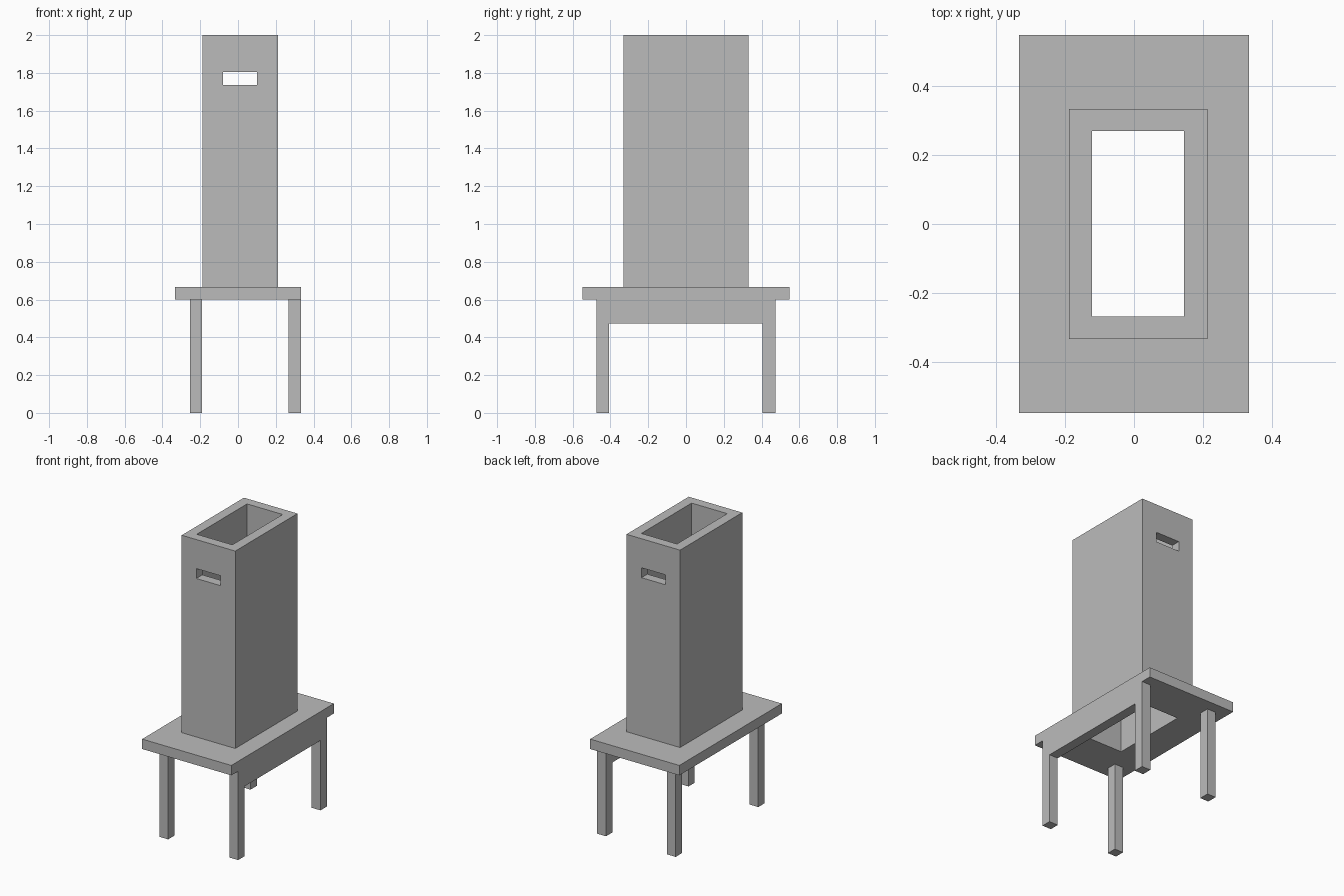
import bpy
import bmesh
from mathutils import Vector

cube = bpy.data.objects.get("Cube")
if cube:
    bpy.data.objects.remove(cube, do_unlink=True)

grey = bpy.data.materials.new("plain grey")
grey.use_nodes = True
GREY = (0.5, 0.5, 0.5, 1)
grey.diffuse_color = GREY
grey.node_tree.nodes["Principled BSDF"].inputs["Base Color"].default_value = GREY


def box(name, x, y, z):
    """Box from (low, high) ranges on each axis."""
    bm = bmesh.new()
    bmesh.ops.create_cube(bm, size=1)
    size = Vector([r[1] - r[0] for r in (x, y, z)])
    centre = Vector([(r[0] + r[1]) / 2 for r in (x, y, z)])
    bmesh.ops.scale(bm, vec=size, verts=bm.verts)
    bmesh.ops.translate(bm, vec=centre, verts=bm.verts)
    mesh = bpy.data.meshes.new(name)
    bm.to_mesh(mesh)
    bm.free()
    mesh.materials.append(grey)
    obj = bpy.data.objects.new(name, mesh)
    bpy.context.collection.objects.link(obj)
    return obj


def cut(obj, x, y, z):
    """Cut a box-shaped opening out of an object."""
    cutter = box("cutter", x, y, z)
    cutter.hide_render = True
    mod = obj.modifiers.new("opening", 'BOOLEAN')
    mod.operation = 'DIFFERENCE'
    mod.solver = 'EXACT'
    mod.object = cutter
    bpy.context.view_layer.objects.active = obj
    bpy.ops.object.modifier_apply(modifier=mod.name)
    bpy.data.objects.remove(cutter, do_unlink=True)


TABLE_BOTTOM, TABLE_TOP = 0.6, 0.667
SHAFT_X, SHAFT_Y = (-0.188, 0.212), (-0.332, 0.332)
HOLE_X, HOLE_Y = (-0.121, 0.145), (-0.267, 0.269)

# Table top with the shaft opening
table = box("table_top", (-0.333, 0.333), (-0.547, 0.547), (TABLE_BOTTOM, TABLE_TOP))
cut(table, HOLE_X, HOLE_Y, (0.5, 0.8))

# Hollow shaft with a slot through its front and back walls
shaft = box("shaft", SHAFT_X, SHAFT_Y, (TABLE_TOP, 2.0))
cut(shaft, HOLE_X, HOLE_Y, (0.5, 2.2))
cut(shaft, (-0.079, 0.1), (-0.5, 0.5), (1.737, 1.804))

# Legs: the left pair is flush with the table edge
for side, leg_x in (("right", (-0.254, -0.19)), ("left", (0.267, 0.333))):
    for end, leg_y in (("front", (-0.474, -0.408)), ("back", (0.405, 0.473))):
        box(f"{end}_{side}_leg", leg_x, leg_y, (0, TABLE_BOTTOM))

# Apron between the flush legs only
box("left_apron", (0.267, 0.333), (-0.408, 0.405), (0.472, TABLE_BOTTOM))
